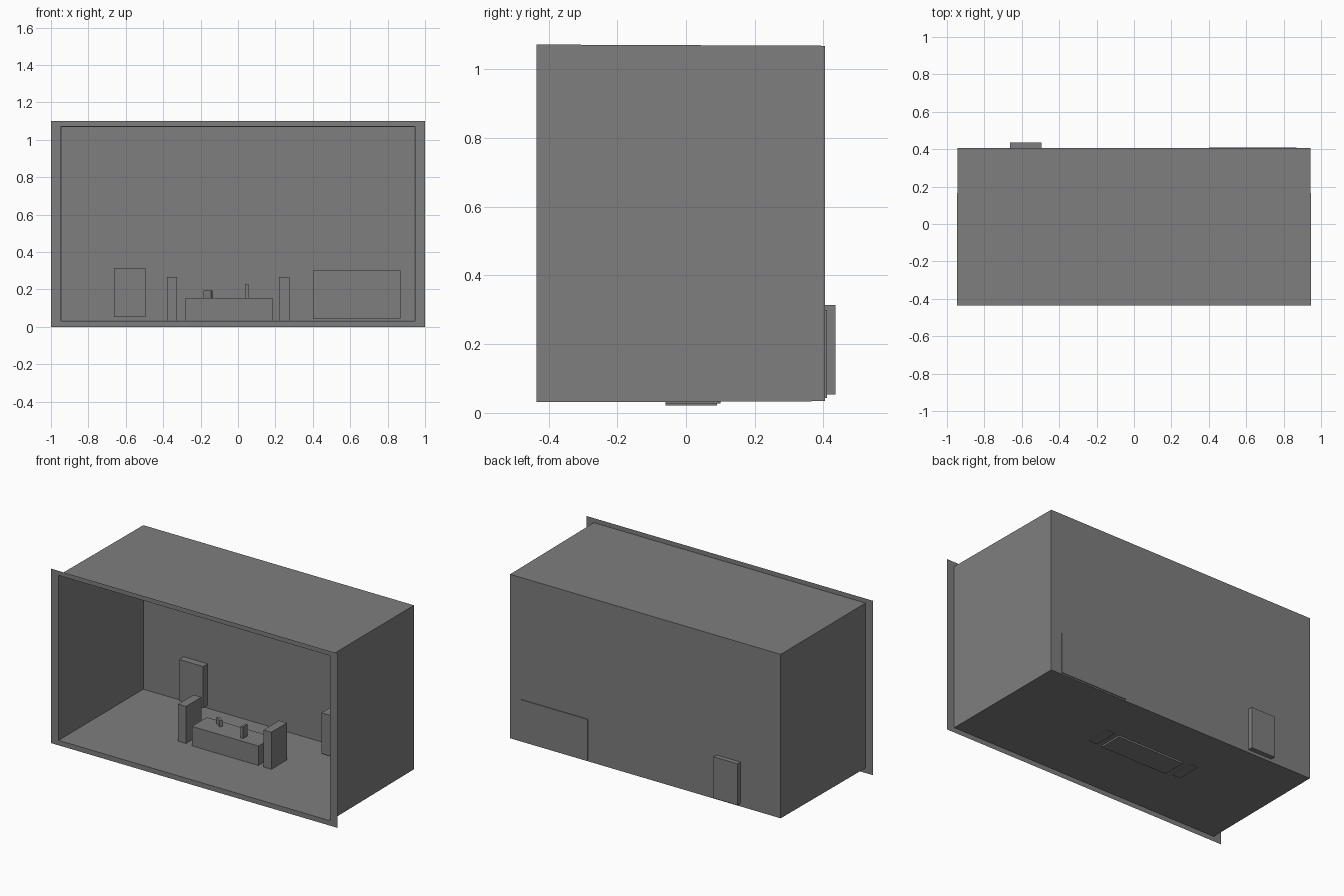
import bpy
import bmesh
import math

if "Cube" in bpy.data.objects:
    bpy.data.objects.remove(bpy.data.objects["Cube"])

# Dark grey used on every part
grey = bpy.data.materials.new("dark_grey")
grey.diffuse_color = (0.21, 0.21, 0.21, 1)
grey.use_nodes = True
grey.node_tree.nodes["Principled BSDF"].inputs["Base Color"].default_value = grey.diffuse_color


def make_object(name, bm):
    mesh = bpy.data.meshes.new(name)
    bm.to_mesh(mesh)
    bm.free()
    mesh.materials.append(grey)
    obj = bpy.data.objects.new(name, mesh)
    bpy.context.collection.objects.link(obj)
    return obj


def box(name, x, y, z, turn=0):
    """Box from (min, max) ranges, optionally turned about its vertical axis."""
    bm = bmesh.new()
    bmesh.ops.create_cube(bm, size=1)
    bmesh.ops.scale(bm, vec=(x[1] - x[0], y[1] - y[0], z[1] - z[0]), verts=bm.verts)
    obj = make_object(name, bm)
    obj.location = (sum(x) / 2, sum(y) / 2, sum(z) / 2)
    obj.rotation_euler.z = math.radians(turn)
    return obj


def ring(bm, x, y, z0, z1):
    return [bm.verts.new(c) for c in ((-x, y, z0), (x, y, z0), (x, y, z1), (-x, y, z1))]


def bridge(bm, a, b):
    for i in range(4):
        j = (i + 1) % 4
        bm.faces.new((a[i], a[j], b[j], b[i]))


FRONT, BACK = -0.435, 0.405

# Open-fronted room: thin shell tapering slightly to the back wall
bm = bmesh.new()
opening = ring(bm, 0.9475, FRONT, 0.031, 1.0715)
rear = ring(bm, 0.944, BACK, 0.034, 1.068)
bridge(bm, opening, rear)
bm.faces.new(rear)
make_object("room_shell", bm)

# Flat border around the opening
bm = bmesh.new()
bridge(bm, ring(bm, 1.0, FRONT, 0.0, 1.10), ring(bm, 0.9475, FRONT, 0.031, 1.0715))
make_object("front_frame", bm)

# Counter with a tall pillar at each end, slightly sunk through the floor
box("counter", (-0.28, 0.185), (-0.06, 0.09), (0.022, 0.155))
box("left_pillar", (-0.38, -0.325), (-0.054, 0.1), (0.028, 0.266))
box("right_pillar", (0.22, 0.275), (-0.06, 0.095), (0.028, 0.266))

# Small items standing on the counter
box("turned_counter_item", (-0.185, -0.136), (0.036, 0.054), (0.15, 0.195), turn=-35)
box("upright_counter_item", (0.04, 0.055), (-0.03, 0.018), (0.15, 0.228))

# Cabinets pushed through the back wall
box("tall_cabinet", (-0.663, -0.495), (0.36, 0.435), (0.053, 0.314))
box("wide_cabinet", (0.40, 0.868), (0.26, 0.41), (0.043, 0.30))
